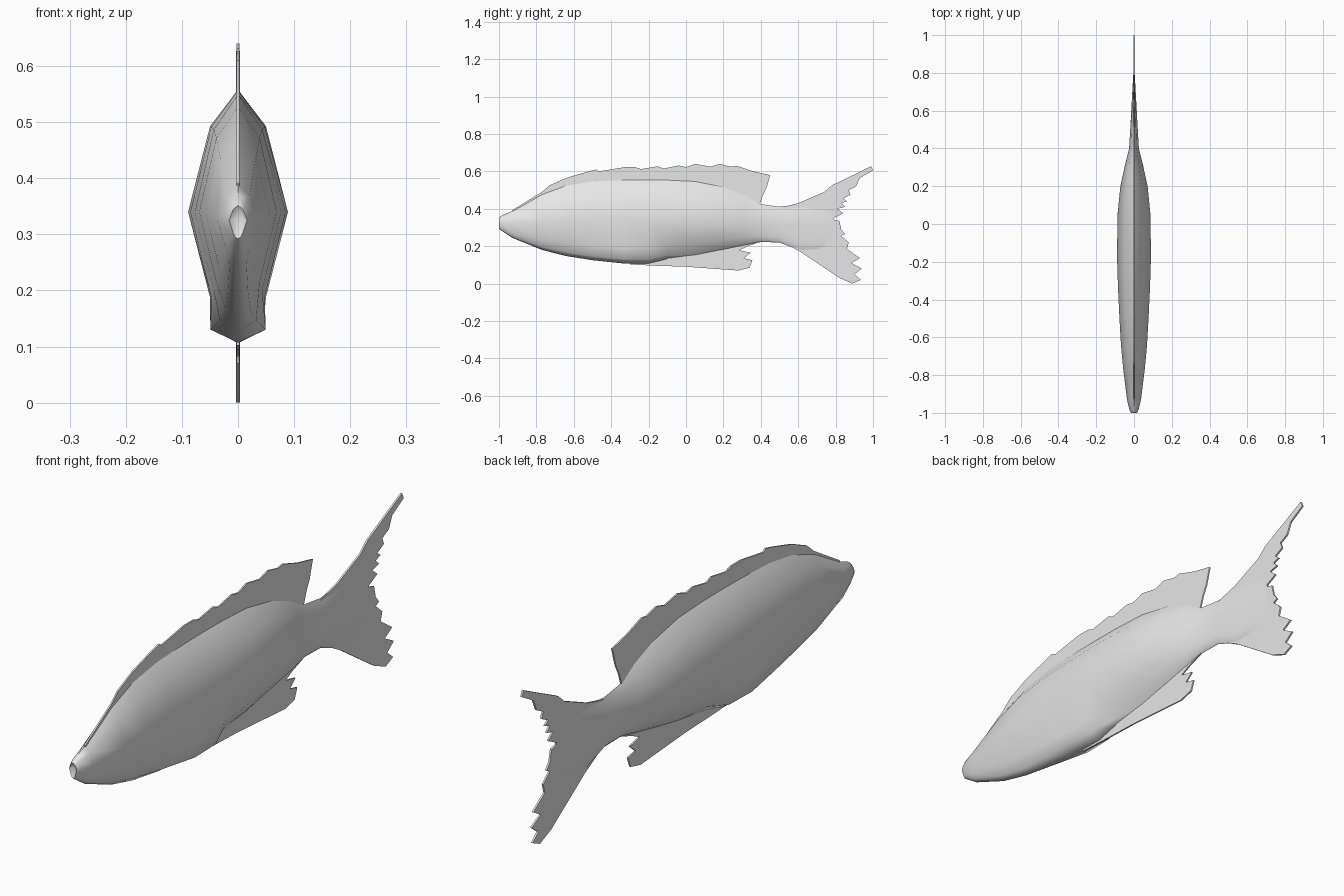
import bpy, bmesh, math

cube = bpy.data.objects.get("Cube")
if cube:
    bpy.data.objects.remove(cube, do_unlink=True)

# One plain light grey for the whole fish
GREY = (0.8, 0.8, 0.8, 1.0)
mat = bpy.data.materials.new("light grey")
mat.use_nodes = True
mat.diffuse_color = GREY
bsdf = mat.node_tree.nodes["Principled BSDF"]
bsdf.inputs["Base Color"].default_value = GREY


def finish(name, bm, angle):
    """Turn a bmesh into a shaded, coloured object."""
    bmesh.ops.recalc_face_normals(bm, faces=bm.faces)
    mesh = bpy.data.meshes.new(name)
    bm.to_mesh(mesh)
    bm.free()
    mesh.materials.append(mat)
    obj = bpy.data.objects.new(name, mesh)
    bpy.context.collection.objects.link(obj)
    bpy.ops.object.select_all(action='DESELECT')
    obj.select_set(True)
    bpy.context.view_layer.objects.active = obj
    bpy.ops.object.shade_smooth_by_angle(angle=math.radians(angle))
    return obj


def section(bm, y, top, mid, keel, w, belly):
    """Ten-sided cross-section: ridge, shoulder, flank, lower flank, belly, keel."""
    up, down = top - mid, mid - keel
    half = [(0.56 * w, mid + 0.70 * up), (w, mid),
            (0.56 * w, mid - 0.65 * down), (belly * w, mid - 0.90 * down)]
    ring = [(0, top)] + half + [(0, keel)] + [(-x, z) for x, z in reversed(half)]
    return [bm.verts.new((x, y, z)) for x, z in ring]


def fin(name, outline, half):
    """Thin upright plate from a (y, z) outline."""
    bm = bmesh.new()
    face = bm.faces.new([bm.verts.new((-half, y, z)) for y, z in outline])
    ext = bmesh.ops.extrude_face_region(bm, geom=[face], use_keep_orig=True)
    moved = [v for v in ext["geom"] if isinstance(v, bmesh.types.BMVert)]
    bmesh.ops.translate(bm, verts=moved, vec=(2 * half, 0, 0))
    bmesh.ops.triangulate(bm, faces=bm.faces)
    return finish(name, bm, 30)


# Body: y, ridge z, flank z, keel z, half width, belly width share
stations = [
    (-1.00, .352, .325, .292, .016, .30),
    (-.985, .365, .330, .282, .024, .40),
    (-.93, .388, .325, .245, .037, .40),
    (-.77, .480, .335, .180, .057, .32),
    (-.64, .528, .340, .147, .069, .32),
    (-.50, .550, .340, .125, .077, .42),
    (-.33, .557, .340, .107, .085, .58),
    (-.20, .558, .340, .106, .089, .50),
    (-.10, .557, .340, .130, .089, .15),
    (.05, .550, .335, .150, .087, .18),
    (.20, .520, .330, .180, .072, .22),
    (.32, .475, .320, .205, .046, .30),
    (.40, .425, .318, .222, .026, .40),
    (.50, .411, .318, .220, .020, .45),
    (.62, .425, .312, .172, .0135, .45),
    (.79, .420, .312, .180, .004, .45),
]
bm = bmesh.new()
rings = [section(bm, *s) for s in stations]
n = len(rings[0])
for a, b in zip(rings, rings[1:]):
    for i in range(n):
        j = (i + 1) % n
        bm.faces.new((a[i], a[j], b[j], b[i]))
# Slightly sunken mouth
mouth = bm.verts.new((0, -.985, .33))
for i in range(n):
    bm.faces.new((rings[0][i], rings[0][(i + 1) % n], mouth))
bm.faces.new(rings[-1])
finish("body", bm, 75)

# Ragged dorsal fin along the back
fin("dorsal_fin", [
    (-.93, .392), (-.77, .49), (-.73, .525), (-.64, .565), (-.52, .60),
    (-.48, .61), (-.465, .60), (-.33, .622), (-.27, .622), (-.24, .612),
    (-.15, .627), (-.12, .615), (-.04, .631), (0, .623), (.05, .64),
    (.13, .625), (.18, .64), (.24, .625), (.27, .63), (.36, .60),
    (.45, .58), (.43, .51), (.41, .47), (.395, .425), (.38, .40), (.2, .46),
    (-.1, .50), (-.5, .50), (-.77, .43), (-.92, .37)], .003)

# Anal fin under the rear belly
fin("anal_fin", [
    (-.30, .15), (-.30, .102), (-.15, .095), (0, .09), (.28, .07),
    (.34, .085), (.355, .125), (.31, .135), (.345, .165), (.285, .178),
    (.33, .20), (.40, .224), (.38, .25), (.2, .22), (0, .19)], .003)

# Forked, torn tail fin
fin("tail_fin", [
    (.50, .405), (.60, .43), (.74, .49), (.78, .525), (.99, .627),
    (1.0, .605), (.93, .565), (.91, .52), (.87, .50), (.88, .475),
    (.84, .455), (.86, .44), (.83, .43), (.85, .41), (.81, .40),
    (.84, .375), (.78, .345), (.82, .335), (.83, .29), (.85, .265),
    (.83, .255), (.87, .22), (.86, .185), (.93, .136), (.885, .11),
    (.94, .08), (.90, .05), (.935, .02), (.89, 0), (.82, .03),
    (.62, .165), (.53, .215), (.50, .23)], .0035)
